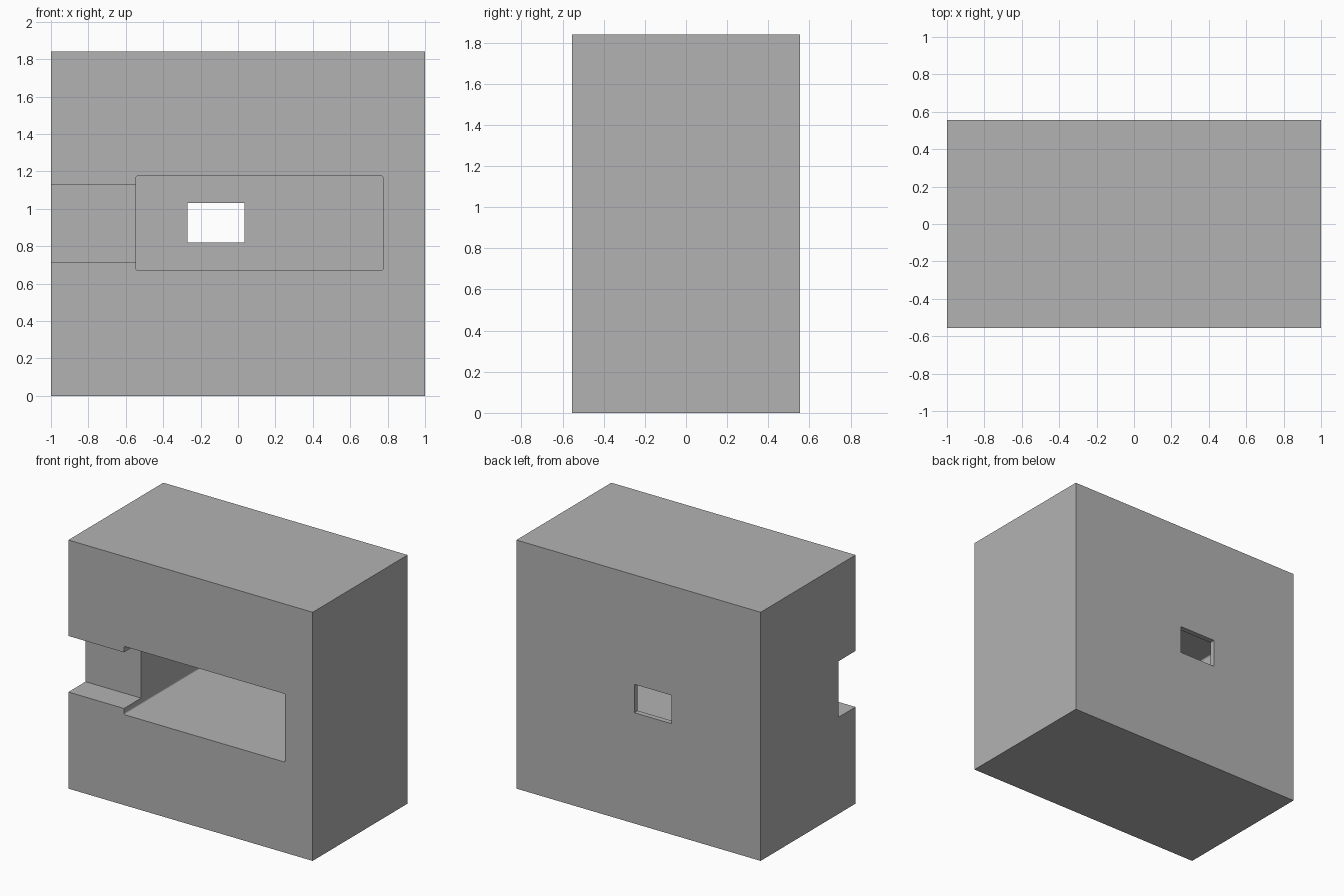
import bpy
import bmesh

if "Cube" in bpy.data.objects:
    bpy.data.objects.remove(bpy.data.objects["Cube"], do_unlink=True)

grey = bpy.data.materials.new("plain_grey")
grey.use_nodes = True
colour = (0.45, 0.45, 0.45, 1)
grey.diffuse_color = colour
grey.node_tree.nodes["Principled BSDF"].inputs["Base Color"].default_value = colour


def box(name, low, high, corner=0):
    """Box between two points, optionally with rounded edges running along y."""
    bm = bmesh.new()
    bmesh.ops.create_cube(bm, size=1)
    for v in bm.verts:
        v.co = [h if c > 0 else l for c, l, h in zip(v.co, low, high)]
    if corner:
        edges = [e for e in bm.edges
                 if abs(e.verts[0].co.y - e.verts[1].co.y) > 0.01]
        bmesh.ops.bevel(bm, geom=edges, offset=corner, segments=3,
                        profile=0.5, affect='EDGES')
    bmesh.ops.recalc_face_normals(bm, faces=bm.faces)
    mesh = bpy.data.meshes.new(name)
    bm.to_mesh(mesh)
    bm.free()
    mesh.materials.append(grey)
    obj = bpy.data.objects.new(name, mesh)
    bpy.context.collection.objects.link(obj)
    return obj


# Solid block
front, back = -0.555, 0.555
block = box("housing_block", (-1, front, 0), (1, back, 1.84))

# Deep pocket, shallow side channel and small window through the back wall
wall = 0.04
cutters = [
    box("pocket_cutter", (-0.545, front - 0.1, 0.67), (0.775, back - wall, 1.175), 0.01),
    box("channel_cutter", (-1.1, front - 0.1, 0.715), (-0.4, front + 0.2, 1.13)),
    box("window_cutter", (-0.27, 0.3, 0.82), (0.035, back + 0.1, 1.03)),
]
bpy.context.view_layer.objects.active = block
for cutter in cutters:
    cutter.hide_render = True
    mod = block.modifiers.new(cutter.name, 'BOOLEAN')
    mod.operation = 'DIFFERENCE'
    mod.solver = 'EXACT'
    mod.object = cutter
    bpy.ops.object.modifier_apply(modifier=mod.name)
    bpy.data.objects.remove(cutter, do_unlink=True)
